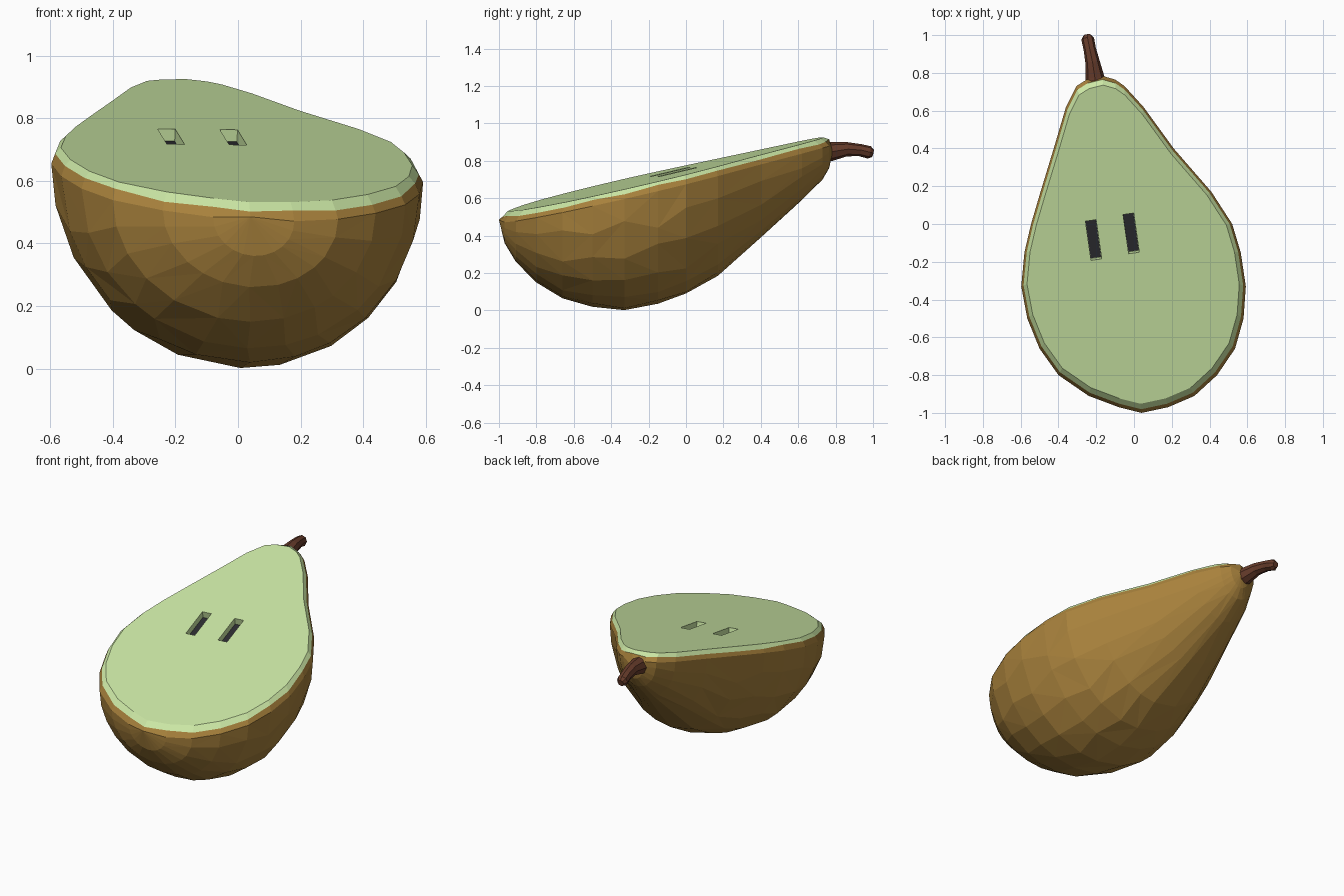
import bpy, bmesh, math, random
from mathutils import Matrix, Vector

if "Cube" in bpy.data.objects:
    bpy.data.objects.remove(bpy.data.objects["Cube"])

random.seed(4)


def material(name, rgb):
    m = bpy.data.materials.new(name)
    m.diffuse_color = (*rgb, 1)
    m.use_nodes = True
    m.node_tree.nodes["Principled BSDF"].inputs["Base Color"].default_value = m.diffuse_color
    return m


SKIN = material("skin", (0.39, 0.22, 0.045))
FLESH = material("flesh", (0.60, 0.80, 0.375))
SEED = material("seed", (0.025, 0.025, 0.03))
STEM = material("stem", (0.135, 0.045, 0.024))


def plane_z(x, y):
    """Height of the slanted cut face."""
    return 0.75 + 0.227 * y - 0.05 * x


def add_object(name, bm, mats):
    bmesh.ops.recalc_face_normals(bm, faces=bm.faces)
    me = bpy.data.meshes.new(name)
    bm.to_mesh(me)
    bm.free()
    for m in mats:
        me.materials.append(m)
    ob = bpy.data.objects.new(name, me)
    bpy.context.collection.objects.link(ob)
    return ob


# Half pear: y, left x, right x, lowest z
stations = [
    (-0.97, -0.08, 0.18, 0.36), (-0.91, -0.24, 0.32, 0.26),
    (-0.80, -0.40, 0.44, 0.15), (-0.66, -0.50, 0.535, 0.065),
    (-0.50, -0.565, 0.58, 0.02), (-0.33, -0.597, 0.592, 0.002),
    (-0.15, -0.58, 0.565, 0.035), (0.0, -0.545, 0.52, 0.09),
    (0.17, -0.495, 0.41, 0.185), (0.40, -0.425, 0.21, 0.39),
    (0.62, -0.36, 0.05, 0.59), (0.73, -0.305, -0.05, 0.70),
    (0.765, -0.25, -0.10, 0.76)]
SEG = 12
DROP = 0.05

bm = bmesh.new()
front = bm.verts.new((0.04, -1.0, 0.485))
back = bm.verts.new((-0.17, 0.785, 0.85))
rows = []
for i, (y, xl, xr, zb) in enumerate(stations):
    xc, rx = (xl + xr) / 2, (xr - xl) / 2
    depth = plane_z(xc, y) - DROP - zb
    row = []
    for k in range(SEG + 1):
        t = math.pi * k / SEG
        if 0 < k < SEG and 0 < i < len(stations) - 1:
            t += random.uniform(-0.07, 0.07)
        x = xc - rx * math.cos(t)
        row.append(bm.verts.new((x, y, plane_z(x, y) - DROP - depth * math.sin(t))))
    rows.append(row)

# Curved peel, split into irregular triangles
for a, b in zip(rows, rows[1:]):
    for k in range(SEG):
        p, q, r, s = a[k], a[k + 1], b[k + 1], b[k]
        if random.random() < 0.5:
            bm.faces.new((p, q, r))
            bm.faces.new((p, r, s))
        else:
            bm.faces.new((p, q, s))
            bm.faces.new((q, r, s))
for tip, row in ((front, rows[0]), (back, rows[-1])):
    for k in range(SEG):
        bm.faces.new((tip, row[k], row[k + 1]))

# Peel lip, chamfered flesh edge and flat cut face
rim = [front] + [r[-1] for r in rows] + [back] + [r[0] for r in reversed(rows)]


def inset_loop(scale, drop, wobble):
    loop = []
    for v in rim:
        x = -0.04 + (v.co.x + 0.04) * scale
        y = -0.12 + (v.co.y + 0.12) * scale
        z = plane_z(x, y) - drop + random.uniform(-wobble, wobble)
        loop.append(bm.verts.new((x, y, z)))
    return loop


def bridge(a, b, index):
    for i in range(len(a)):
        j = (i + 1) % len(a)
        bm.faces.new((a[i], a[j], b[j], b[i])).material_index = index


lip = inset_loop(0.978, 0.022, 0.006)
cut = inset_loop(0.945, 0.0, 0.0)
bridge(rim, lip, 0)
bridge(lip, cut, 1)
bm.faces.new(cut).material_index = 1
pear = add_object("pear_half", bm, [SKIN, FLESH])

# Seed pockets sunk into the cut face, with dark seeds at the bottom
normal = Vector((0.05, -0.227, 1)).normalized()
side = Vector((1, 0, -0.05)).normalized()
tilt = Matrix((side, normal.cross(side), normal)).transposed().to_4x4()


def slot_box(name, x, y, size, depth, mats, index):
    bm = bmesh.new()
    place = (Matrix.Translation(Vector((x, y, plane_z(x, y))) - normal * depth)
             @ tilt @ Matrix.Rotation(0.15, 4, 'Z') @ Matrix.Diagonal((*size, 1)))
    bmesh.ops.create_cube(bm, size=1, matrix=place)
    for f in bm.faces:
        f.material_index = index
    return add_object(name, bm, mats)


for label, x, y in (("left", -0.214, -0.085), ("right", -0.015, -0.05)):
    cutter = slot_box("pocket_cutter", x, y, (0.057, 0.215, 0.09), 0.0, [SKIN, FLESH], 1)
    cutter.hide_render = True
    mod = pear.modifiers.new("pocket", 'BOOLEAN')
    mod.operation = 'DIFFERENCE'
    mod.solver = 'EXACT'
    mod.object = cutter
    bpy.context.view_layer.objects.active = pear
    bpy.ops.object.modifier_apply(modifier=mod.name)
    bpy.data.objects.remove(cutter)
    slot_box("seed_" + label, x, y, (0.055, 0.208, 0.02), 0.048, [SEED], 0)

# Bent stem
curve = bpy.data.curves.new("stem", 'CURVE')
curve.dimensions = '3D'
curve.bevel_depth = 0.04
curve.bevel_resolution = 2
curve.use_fill_caps = True
path = [(-0.20, 0.72, 0.845, 1.45), (-0.208, 0.78, 0.85, 1.25), (-0.22, 0.86, 0.862, 0.95),
        (-0.235, 0.93, 0.857, 0.82), (-0.245, 0.98, 0.845, 0.85), (-0.247, 1.0, 0.84, 0.5)]
spline = curve.splines.new('POLY')
spline.use_smooth = False
spline.points.add(len(path) - 1)
for pt, (x, y, z, r) in zip(spline.points, path):
    pt.co = (x, y, z, 1)
    pt.radius = r
curve.materials.append(STEM)
bpy.context.collection.objects.link(bpy.data.objects.new("stem", curve))
